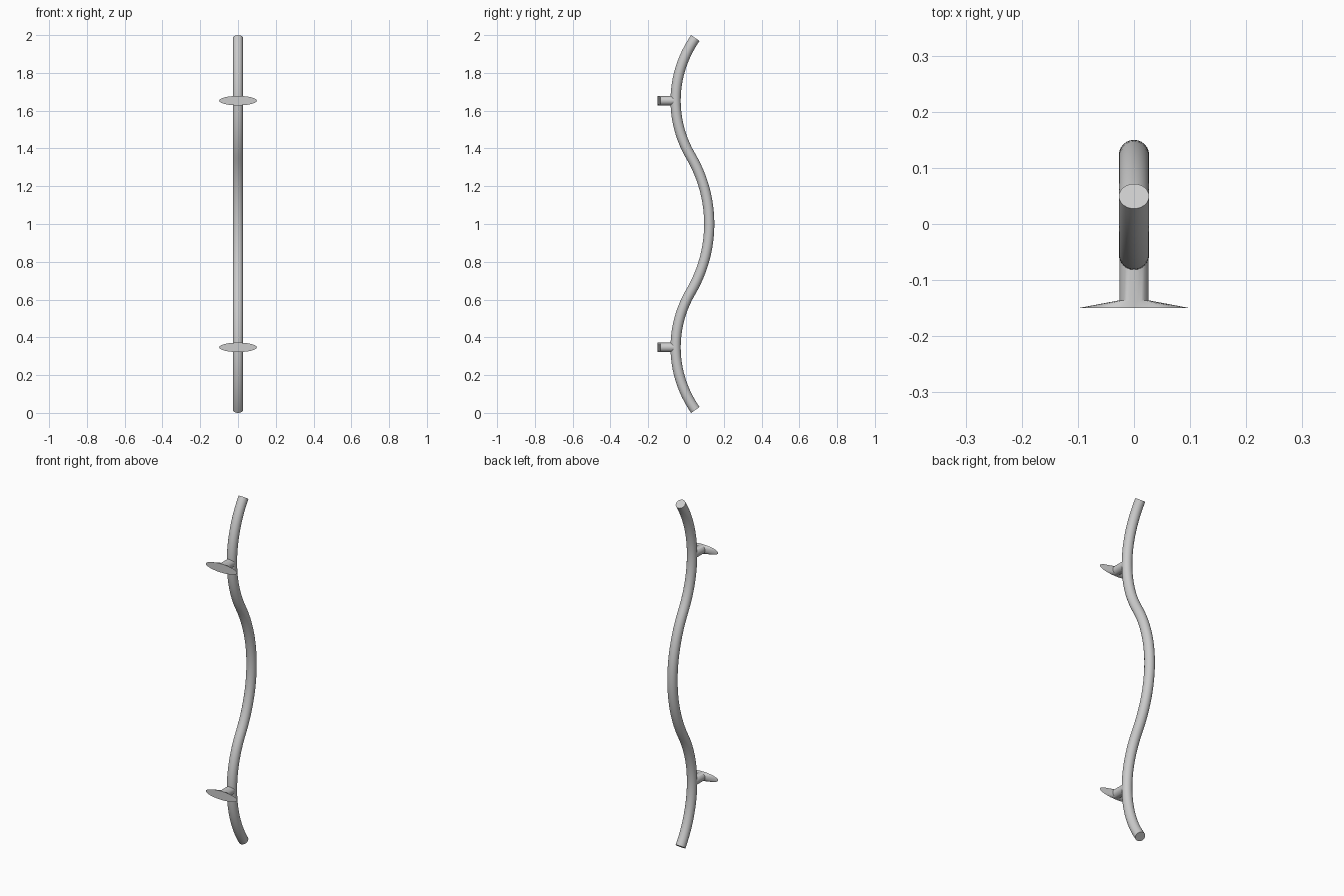
import bpy, bmesh
from math import sin, cos, pi, radians
from mathutils import Vector

if "Cube" in bpy.data.objects:
    bpy.data.objects.remove(bpy.data.objects["Cube"])

SIDES = 24


def loft(name, rings):
    """Skin a list of point rings and cap both ends."""
    bm = bmesh.new()
    loops = [[bm.verts.new(p) for p in ring] for ring in rings]
    for a, b in zip(loops, loops[1:]):
        for i in range(SIDES):
            j = (i + 1) % SIDES
            bm.faces.new((a[i], a[j], b[j], b[i]))
    bm.faces.new(loops[0][::-1])
    bm.faces.new(loops[-1])
    bmesh.ops.recalc_face_normals(bm, faces=bm.faces)
    mesh = bpy.data.meshes.new(name)
    bm.to_mesh(mesh)
    bm.free()
    obj = bpy.data.objects.new(name, mesh)
    bpy.context.collection.objects.link(obj)
    bpy.context.view_layer.objects.active = obj
    obj.select_set(True)
    bpy.ops.object.shade_smooth_by_angle(angle=radians(35))
    obj.select_set(False)
    return obj


# Wavy handle: tangent arcs, upper half as (y, height above middle, tilt)
R_TUBE, Y_MID, MOUNT = 0.027, 0.123, 0.653
BEND, R_END = radians(30.5), 0.578
R_MID = MOUNT / sin(BEND) - R_END
Y_VALLEY = Y_MID - (R_MID + R_END) * (1 - cos(BEND))
half = []
for i in range(13):
    t = BEND * i / 12
    half.append((Y_MID - R_MID * (1 - cos(t)), R_MID * sin(t), -t))
for i in range(1, 29):
    t = -BEND + (BEND + radians(35)) * i / 28
    half.append((Y_VALLEY + R_END * (1 - cos(t)), MOUNT + R_END * sin(t), t))
path = [(y, -h, -t) for y, h, t in reversed(half[1:])] + half

rings = []
for y, h, t in path:
    centre, across = Vector((0, y, 1 + h)), Vector((0, cos(t), -sin(t)))
    rings.append([centre + R_TUBE * (Vector((cos(a), 0, 0)) + across * sin(a))
                  for a in (2 * pi * k / SIDES for k in range(SIDES))])
loft("wavy_handle", rings)

# Standoffs: round post flaring sideways into a flat elliptical foot
PROFILE = [(-0.05, 0.026, 0.025), (-0.136, 0.026, 0.025), (-0.15, 0.1, 0.025)]
for name, z in (("lower_mount", 1 - MOUNT), ("upper_mount", 1 + MOUNT)):
    loft(name, [[(rx * cos(2 * pi * k / SIDES), y, z + rz * sin(2 * pi * k / SIDES))
                 for k in range(SIDES)] for y, rx, rz in PROFILE])
